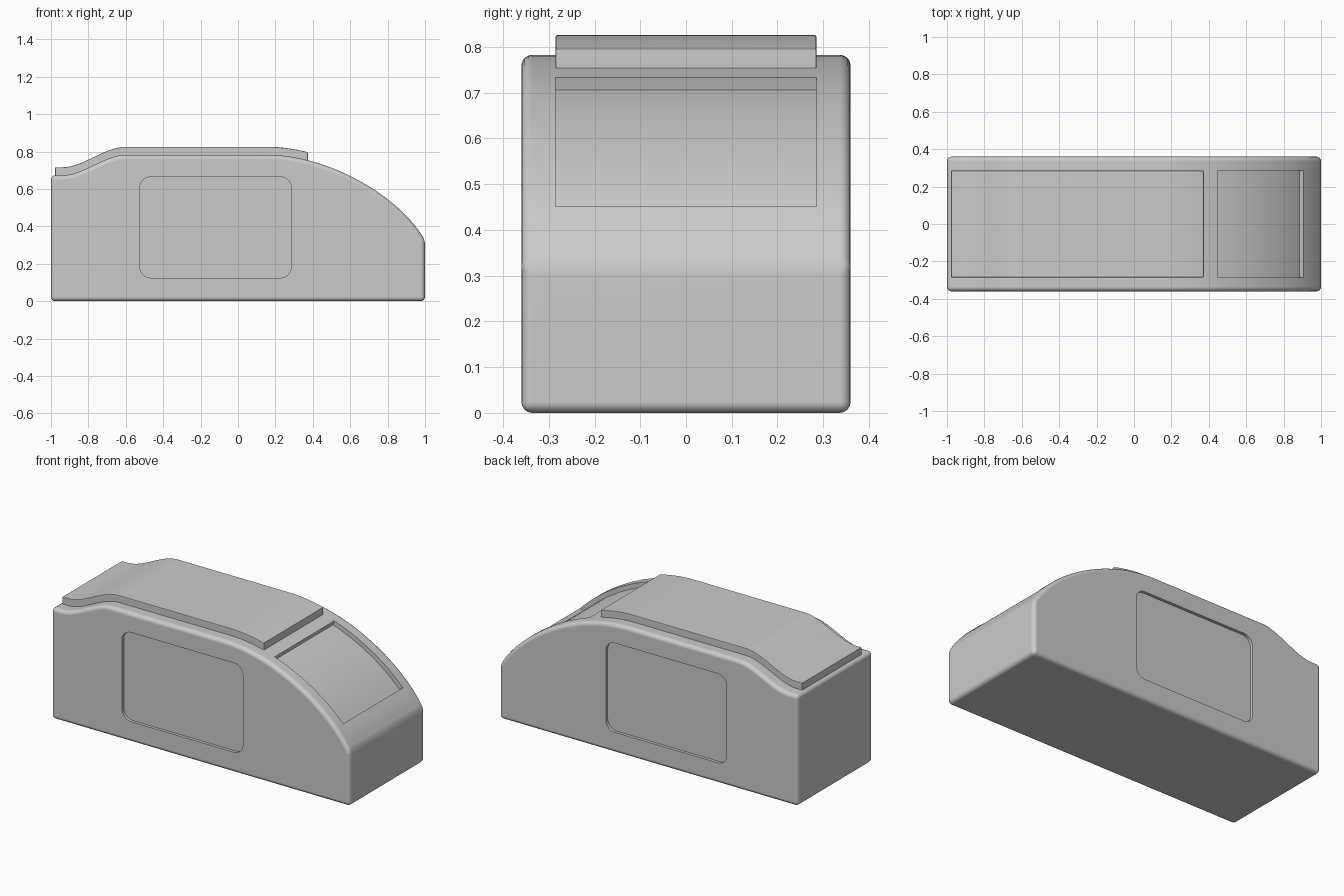
import bpy, bmesh, math
from mathutils import Vector

if "Cube" in bpy.data.objects:
    bpy.data.objects.remove(bpy.data.objects["Cube"])


def bezier(p0, p1, p2, p3, n):
    pts = []
    for i in range(n + 1):
        t = i / n
        s = 1 - t
        pts.append(Vector(p0) * s**3 + Vector(p1) * 3 * s * s * t
                   + Vector(p2) * 3 * s * t * t + Vector(p3) * t**3)
    return pts


def extrude(name, pts, y0, y1):
    """Prism from an x-z outline, running from y0 to y1."""
    bm = bmesh.new()
    face = bm.faces.new([bm.verts.new((p[0], y0, p[1])) for p in pts])
    new = bmesh.ops.extrude_face_region(bm, geom=[face])["geom"]
    bmesh.ops.translate(bm, vec=(0, y1 - y0, 0),
                        verts=[v for v in new if isinstance(v, bmesh.types.BMVert)])
    bmesh.ops.recalc_face_normals(bm, faces=bm.faces[:])
    me = bpy.data.meshes.new(name)
    bm.to_mesh(me)
    bm.free()
    ob = bpy.data.objects.new(name, me)
    bpy.context.collection.objects.link(ob)
    return ob


def activate(ob):
    bpy.ops.object.select_all(action='DESELECT')
    ob.select_set(True)
    bpy.context.view_layer.objects.active = ob


def bevel(ob, width, segments, angle):
    m = ob.modifiers.new("bevel", 'BEVEL')
    m.width, m.segments = width, segments
    m.limit_method, m.angle_limit = 'ANGLE', math.radians(angle)
    activate(ob)
    bpy.ops.object.modifier_apply(modifier=m.name)


def cut(ob, cutter):
    m = ob.modifiers.new("cut", 'BOOLEAN')
    m.operation, m.solver, m.object = 'DIFFERENCE', 'EXACT', cutter
    activate(ob)
    bpy.ops.object.modifier_apply(modifier=m.name)
    bpy.data.objects.remove(cutter)


def finish(ob):
    activate(ob)
    bpy.ops.object.shade_smooth_by_angle(angle=math.radians(35))
    m = ob.modifiers.new("normals", 'WEIGHTED_NORMAL')
    m.keep_sharp = True


# Shared top line, from the rear step to the sloping nose
rear = bezier((-0.94, 0.673), (-0.83, 0.673), (-0.71, 0.783), (-0.6, 0.783), 14)
nose = bezier((0.15, 0.783), (0.5, 0.783), (0.875, 0.55), (1, 0.325), 32)
roof = [Vector((-1, 0.673))] + rear + nose

# Body
body = extrude("body", [(-1, 0), *roof, (1, 0)], -0.36, 0.36)
bevel(body, 0.024, 4, 25)

# Window recess in the nose, offset along the surface normal
inner, outer = [], []
for i in range(1, len(nose) - 1):
    p = nose[i]
    if 0.44 < p.x < 0.92:
        d = (nose[i + 1] - nose[i - 1]).normalized()
        n = Vector((-d.y, d.x))
        inner.append(p - n * 0.028)
        outer.append(p + n * 0.05)
cut(body, extrude("window_cutter", inner + outer[::-1], -0.285, 0.285))

# Rounded recessed panel on each side
x0, x1, z0, z1, r = -0.525, 0.285, 0.125, 0.665, 0.06
outline = []
for cx, cz, a0 in ((x1 - r, z1 - r, 0), (x0 + r, z1 - r, 90),
                   (x0 + r, z0 + r, 180), (x1 - r, z0 + r, 270)):
    for k in range(9):
        a = math.radians(a0 + k * 11.25)
        outline.append((cx + r * math.cos(a), cz + r * math.sin(a)))
for side in (-1, 1):
    cut(body, extrude("panel_cutter", outline, side * 0.342, side * 0.45))
finish(body)

# Raised roof plate following the top line
low = [Vector((-0.978, 0.673))] + rear + [p for p in nose if p.x < 0.36]
a = next(i for i, p in enumerate(nose) if p.x >= 0.36)
t = (0.373 - nose[a - 1].x) / (nose[a].x - nose[a - 1].x)
low.append(nose[a - 1].lerp(nose[a], t))
top = [p + Vector((0, 0.043)) for p in low]
sunk = [p - Vector((0, 0.003)) for p in low]
plate = extrude("roof_plate", sunk + top[::-1], -0.285, 0.285)
bevel(plate, 0.004, 2, 40)
finish(plate)
